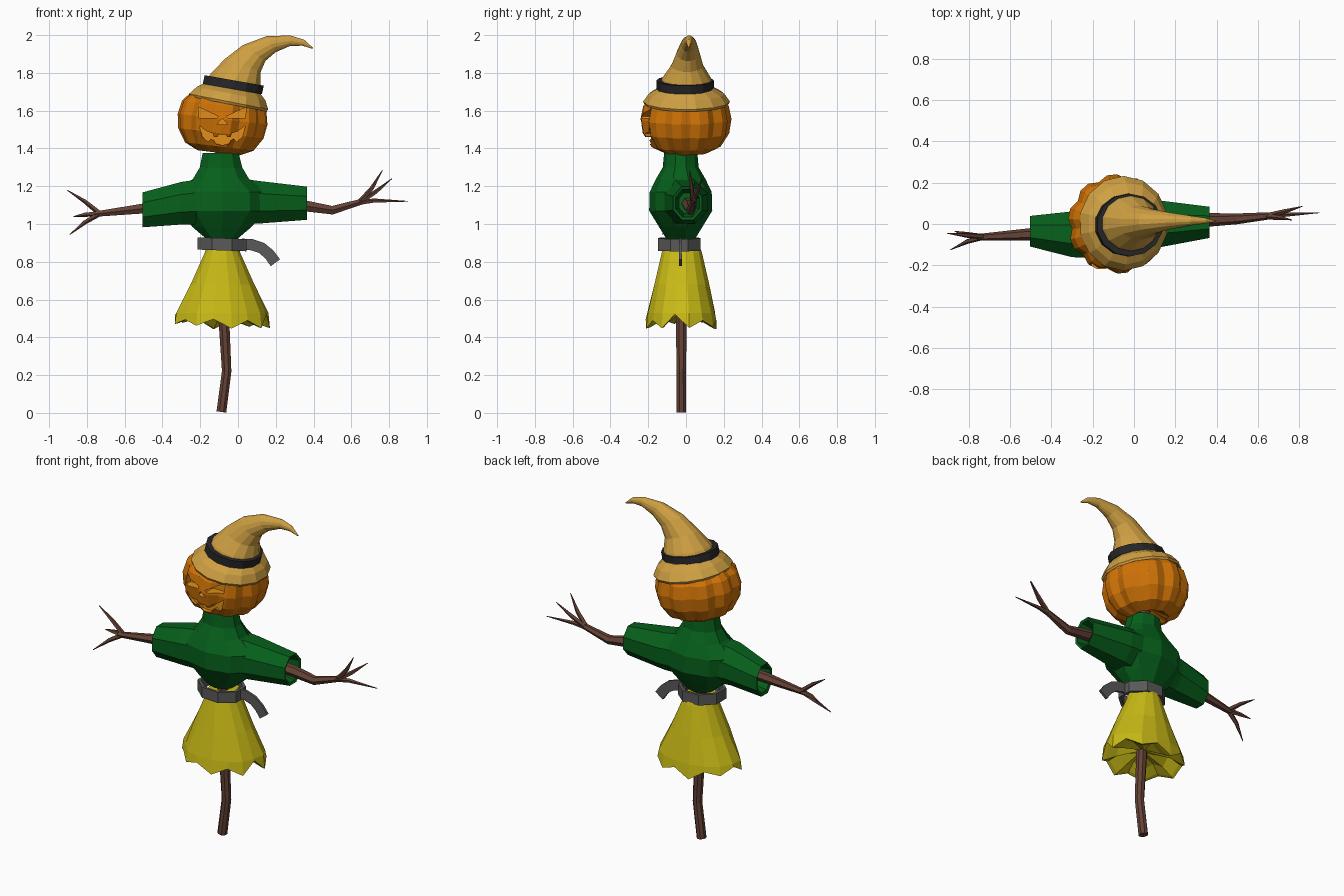
import bpy, bmesh, random
from math import sin, cos, pi, radians
from mathutils import Vector as V

if "Cube" in bpy.data.objects:
    bpy.data.objects.remove(bpy.data.objects["Cube"])

random.seed(4)


def material(name, r, g, b):
    m = bpy.data.materials.new(name)
    m.diffuse_color = (r, g, b, 1)
    m.use_nodes = True
    m.node_tree.nodes["Principled BSDF"].inputs["Base Color"].default_value = m.diffuse_color
    return m


WOOD = material("wood", .13, .055, .037)
GREEN = material("green_cloth", .002, .115, .011)
YELLOW = material("yellow_cloth", .58, .49, .008)
ORANGE = material("pumpkin_skin", .63, .17, .002)
FLESH = material("pumpkin_flesh", .75, .27, .01)
STRAW = material("straw", .62, .35, .055)
GREY = material("belt_grey", .1, .1, .1)
BLACK = material("band_black", .02, .02, .022)


def ring(c, u, v, n, f=lambda k: 1):
    """Closed ring of n points around c with half axes u and v."""
    a = [2 * pi * (k + .5) / n for k in range(n)]
    return [V(c) + (V(u) * cos(t) + V(v) * sin(t)) * f(k) for k, t in enumerate(a)]


def tilted(x, y, z, r, tilt, n, ry=None, f=lambda k: 1):
    """Horizontal ring leaned towards +x by tilt degrees."""
    t = radians(tilt)
    return ring((x, y, z), (r * cos(t), 0, -r * sin(t)), (0, ry or r, 0), n, f)


def loft(name, rings, mat, closed=False):
    """Skin rings in order; cap both ends, or join the last ring to the first."""
    bm = bmesh.new()
    vs = [[bm.verts.new(p) for p in r] for r in rings]
    n = len(rings[0])
    pairs = list(zip(vs, vs[1:])) + ([(vs[-1], vs[0])] if closed else [])
    for a, b in pairs:
        for k in range(n):
            j = (k + 1) % n
            bm.faces.new((a[k], a[j], b[j], b[k]))
    if not closed:
        bm.faces.new(vs[0])
        bm.faces.new(vs[-1])
    bmesh.ops.recalc_face_normals(bm, faces=bm.faces)
    me = bpy.data.meshes.new(name)
    bm.to_mesh(me)
    bm.free()
    me.materials.append(mat)
    ob = bpy.data.objects.new(name, me)
    bpy.context.collection.objects.link(ob)
    return ob


def tube(name, path, radii, mat, n=6, flat=1):
    """Tapered limb along a path; flat scales its depth in y."""
    pts = [V(p) for p in path]
    rings = []
    for i, (p, r) in enumerate(zip(pts, radii)):
        t = (pts[min(i + 1, len(pts) - 1)] - pts[max(i - 1, 0)]).normalized()
        u = V((0, 1, 0)).cross(t).normalized()
        rings.append(ring(p, u * r, t.cross(u) * r * flat, n))
    return loft(name, rings, mat)


def boolean(ob, other, op):
    m = ob.modifiers.new("cut", 'BOOLEAN')
    m.object, m.operation, m.solver = other, op, 'EXACT'
    m.material_mode = 'TRANSFER'
    bpy.context.view_layer.objects.active = ob
    bpy.ops.object.modifier_apply(modifier=m.name)
    bpy.data.objects.remove(other)


# Wooden post from the ground up to the head
tube("post", [(-.088, -.025, 0.005), (-.06, -.025, .22), (-.075, -.025, .5),
              (-.088, -.025, 1.0), (-.088, -.02, 1.42)],
     [.028, .027, .031, .032, .034], WOOD, 8)

# Stick arms with twig fingers
tube("left_arm", [(-.2, -.03, 1.11), (-.5, -.05, 1.082), (-.76, -.065, 1.052)],
     [.035, .03, .016], WOOD)
tube("right_arm", [(.1, 0, 1.12), (.36, .02, 1.095), (.5, .025, 1.073), (.66, .04, 1.12)],
     [.036, .033, .026, .017], WOOD)
twigs = {
    "left_twig_up": [(-.73, -.06, 1.055), (-.81, -.055, 1.12), (-.905, -.045, 1.18)],
    "left_twig_mid": [(-.74, -.062, 1.055), (-.81, -.05, 1.05), (-.87, -.035, 1.04)],
    "left_twig_down": [(-.73, -.062, 1.057), (-.81, -.085, 1.01), (-.89, -.125, .945)],
    "right_twig_up": [(.64, .037, 1.11), (.71, .03, 1.19), (.765, .02, 1.285)],
    "right_twig_mid": [(.64, .037, 1.11), (.73, .06, 1.17), (.815, .085, 1.24)],
    "right_twig_out": [(.62, .036, 1.11), (.72, .045, 1.123), (.9, .055, 1.12)],
}
for name, path in twigs.items():
    tube(name, path, [.015, .012, .002], WOOD, 5)

# Shirt: body and hollow-ended sleeves joined into one surface
body = [(.92, -.085, .085, .075), (.985, -.085, .165, .115), (1.07, -.08, .245, .167),
        (1.17, -.085, .25, .164), (1.24, -.09, .155, .13), (1.3, -.09, .118, .095),
        (1.375, -.092, .1, .088)]
shirt = loft("shirt", [ring((x, -.028, z), (rx, 0, 0), (0, ry, 0), 10)
                       for z, x, rx, ry in body], GREEN)
arms = [(-.38, -.035, 1.08, .05, .06), (-.5, -.035, 1.08, .066, .085),
        (-.505, -.035, 1.075, .08, .1), (-.3, -.05, 1.11, .12, .122),
        (-.08, -.028, 1.125, .15, .14), (.11, 0, 1.115, .125, .122),
        (.365, .008, 1.11, .082, .095), (.36, .008, 1.11, .068, .08),
        (.24, .008, 1.11, .05, .06)]
sleeves = loft("sleeves", [ring((x, y, z), (0, ry, 0), (0, 0, rz), 8)
                           for x, y, z, ry, rz in arms], GREEN)
boolean(shirt, sleeves, 'UNION')

# Skirt with a ragged hem, closed by gathered cloth around the post
N = 16
drop = [(.025 if k % 2 else -.02) + random.uniform(-.02, .02) for k in range(N)]
flare = [random.uniform(.95, 1.05) for _ in range(N)]
skirt = []
for z, rx, ry, ragged in [(.885, .085, .095, 0), (.85, .095, .108, 0), (.68, .172, .148, 0),
                          (.53, .24, .183, 0), (.48, .248, .192, 1), (.485, .228, .172, 1),
                          (.515, .16, .12, 1), (.53, .03, .03, 0)]:
    r = ring((-.082, -.022, z), (rx, 0, 0), (0, ry, 0), N,
             lambda k: flare[k] if z < .6 else 1)
    if ragged:
        r = [p + V((0, 0, d)) for p, d in zip(r, drop)]
    skirt.append(r)
loft("skirt", skirt, YELLOW)


def band(name, bottom, top, r, ry, thick, tilt, n, mat):
    """Hollow strap between two centres."""
    loft(name, [tilted(*c, r - d, tilt, n, ry - d) for c, d in
                ((bottom, 0), (top, 0), (top, thick), (bottom, thick))], mat, True)


# Belt with a hanging loose end
band("belt", (-.085, -.035, .86), (-.085, -.035, .925), .14, .122, .018, 2, 8, GREY)
tube("belt_end", [(.02, -.03, .893), (.075, -.03, .89), (.125, -.03, .873),
                  (.165, -.03, .84), (.198, -.03, .795)],
     [.042, .042, .042, .042, .043], GREY, 4, .25)

# Ribbed pumpkin head
profile = [(.03, -.12), (.11, -.168), (.18, -.135), (.224, -.065), (.236, .01),
           (.222, .08), (.18, .13), (.11, .155), (.03, .13)]
head = loft("pumpkin_head",
            [tilted(-.083 + z * .12, 0, 1.545 + z, r * 1.02, 7, 30,
                    f=lambda k: .92 if k % 3 == 0 else 1) for r, z in profile], ORANGE)

# Carved face: prisms cut into the front
half = [(0, 1.475), (.02, 1.475), (.025, 1.46), (.045, 1.462), (.05, 1.48), (.08, 1.49),
        (.122, 1.52), (.105, 1.46), (.075, 1.435), (.06, 1.45), (.045, 1.442), (.035, 1.425),
        (0, 1.418)]
eye = [(.127, 1.62), (.022, 1.57), (.03, 1.56), (.122, 1.56)]
shapes = [half + [(-x, z) for x, z in half[-2:0:-1]], eye, [(-x, z) for x, z in eye],
          [(0, 1.56), (.028, 1.528), (-.028, 1.528)]]
for s in shapes:
    cutter = loft("face_cutter", [[V((-.083 + x, y, z)) for x, z in s]
                                  for y in (-.4, -.165)], FLESH)
    boolean(head, cutter, 'DIFFERENCE')

# Bent pointed hat: underside, brim, then the curling cone
hat = [(.03, 1.83, .06, 17), (-.025, 1.72, .135, 11), (-.052, 1.635, .213, 11),
       (-.05, 1.648, .219, 11), (-.037, 1.69, .19, 11), (-.028, 1.72, .152, 11),
       (-.012, 1.77, .138, 12), (.026, 1.84, .103, 20), (.085, 1.905, .075, 35),
       (.175, 1.952, .05, 60), (.275, 1.97, .029, 92), (.345, 1.96, .017, 108),
       (.396, 1.93, .003, 121)]
loft("hat", [tilted(x, .003 + max(0, z - 1.8) * .08, z, r, t, 14,
                    r * (1.05 if z < 1.7 else .95 if z < 1.8 else .82))
             for x, z, r, t in hat], STRAW)
band("hat_band", (-.03, -.005, 1.715), (-.02, -.005, 1.76), .163, .152, .03, 10, 14, BLACK)
